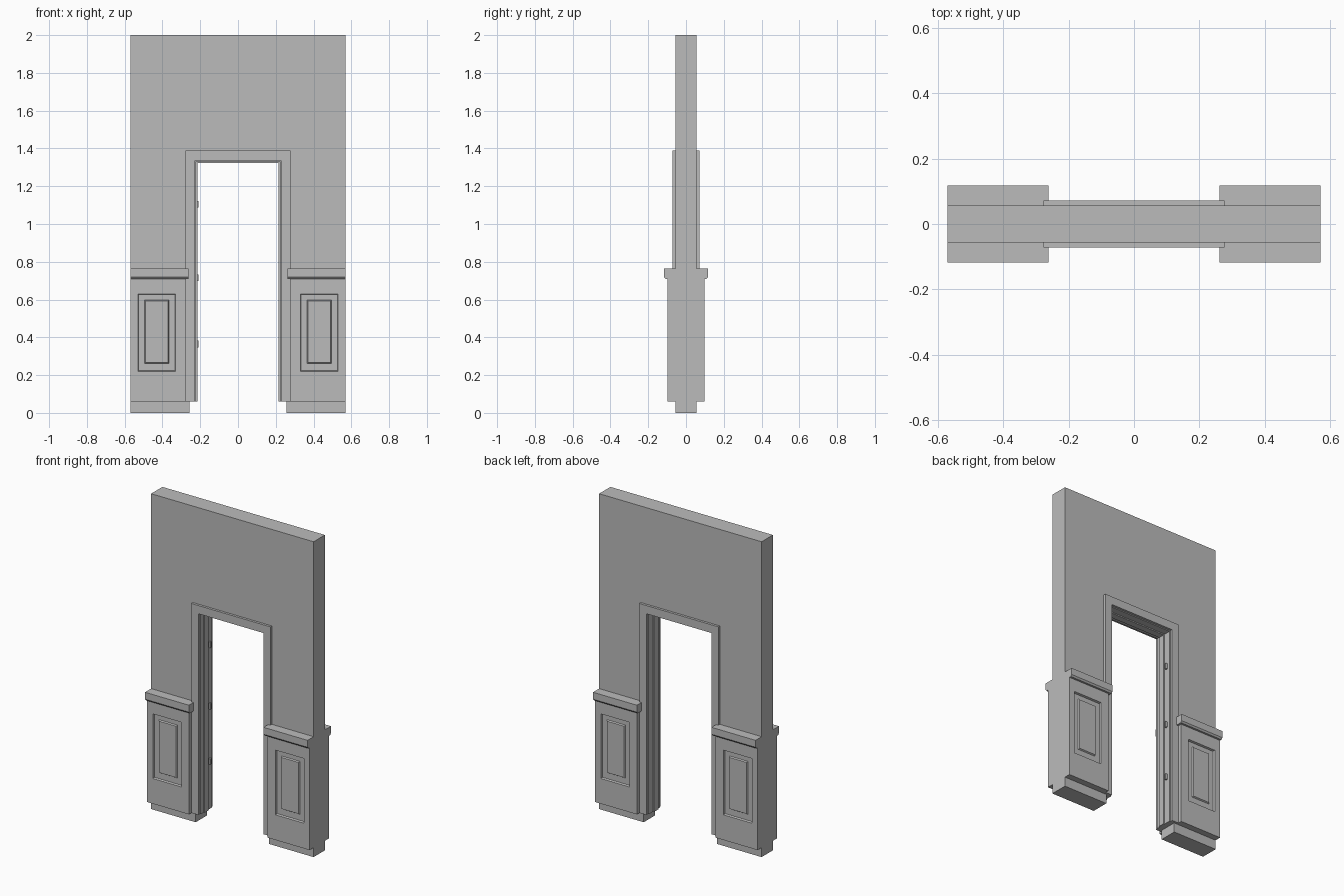
import bpy
import bmesh
from mathutils import Vector

cube = bpy.data.objects.get("Cube")
if cube:
    bpy.data.objects.remove(cube, do_unlink=True)

# Single plain grey finish
GREY = (0.5, 0.5, 0.5, 1.0)
plaster = bpy.data.materials.new("plain_grey")
plaster.use_nodes = True
plaster.diffuse_color = GREY
plaster.node_tree.nodes["Principled BSDF"].inputs["Base Color"].default_value = GREY

# Main dimensions
HALF_W, WALL_Y, TRIM_Y = 0.57, 0.0565, 0.072
HEIGHT, FOOT = 2.0, 0.06
PANEL_Y, RAIL_Y = 0.097, 0.1175


def finish(name, bm, mirror=False):
    bmesh.ops.recalc_face_normals(bm, faces=bm.faces[:])
    mesh = bpy.data.meshes.new(name)
    bm.to_mesh(mesh)
    bm.free()
    mesh.materials.append(plaster)
    obj = bpy.data.objects.new(name, mesh)
    bpy.context.collection.objects.link(obj)
    if mirror:
        mod = obj.modifiers.new("Mirror", 'MIRROR')
        mod.use_axis = (True, True, False)
        mod.merge_threshold = 0.0001
    return obj


def extrude(name, points, offset, mirror=False):
    """Fill an outline and push it along an offset."""
    bm = bmesh.new()
    face = bm.faces.new([bm.verts.new(p) for p in points])
    out = bmesh.ops.extrude_face_region(bm, geom=[face], use_keep_orig=True)
    moved = [v for v in out["geom"] if isinstance(v, bmesh.types.BMVert)]
    bmesh.ops.translate(bm, verts=moved, vec=Vector(offset))
    return finish(name, bm, mirror)


def arch(name, outer, inner, bottom, y0, y1):
    """Upside-down U around the doorway; outer and inner are (half width, top)."""
    (ow, ot), (iw, it) = outer, inner
    outline = [(-ow, bottom), (-ow, ot), (ow, ot), (ow, bottom),
               (iw, bottom), (iw, it), (-iw, it), (-iw, bottom)]
    return extrude(name, [(x, y0, z) for x, z in outline], (0, y1 - y0, 0))


def nested_panel(name, rings):
    """Join rectangles (x0, x1, z0, z1, y) one after another and cap the last."""
    bm = bmesh.new()
    loops = [[bm.verts.new((x, y, z)) for x, z in
              ((x0, z0), (x1, z0), (x1, z1), (x0, z1))]
             for x0, x1, z0, z1, y in rings]
    for a, b in zip(loops, loops[1:]):
        for i in range(4):
            j = (i + 1) % 4
            bm.faces.new((a[i], a[j], b[j], b[i]))
    bm.faces.new(loops[-1])
    return finish(name, bm, mirror=True)


def shrink(rect, d):
    x0, x1, z0, z1 = rect
    return (x0 + d, x1 - d, z0 + d, z1 - d)


# Wall with the doorway
arch("wall", (HALF_W, HEIGHT), (0.257, 1.36), 0, -WALL_Y, WALL_Y)

# Door lining, stop and casings
arch("door_lining", (0.257, 1.36), (0.222, 1.33), FOOT, -WALL_Y, WALL_Y)
arch("door_stop", (0.23, 1.34), (0.215, 1.323), FOOT, -0.03, 0.012)
for name, side in (("front_casing", -1), ("back_casing", 1)):
    arch(name, (0.277, 1.388), (0.228, 1.336), FOOT, side * WALL_Y, side * TRIM_Y)

# Wainscot blocks with a sunken frame and raised field
body = (0.275, HALF_W, FOOT, 0.71)
recess = (0.33, 0.53, 0.22, 0.63)
field = (0.366, 0.494, 0.262, 0.598)
sunk = PANEL_Y - 0.012
nested_panel("wainscot", [
    (*body, 0), (*body, -PANEL_Y), (*recess, -PANEL_Y),
    (*shrink(recess, 0.004), -sunk), (*field, -sunk),
    (*shrink(field, 0.005), -sunk - 0.008)])

# Chair rail with a chamfered lower edge
rail = [(0, 0.71), (-RAIL_Y + 0.008, 0.71), (-RAIL_Y, 0.72),
        (-RAIL_Y, 0.764), (0, 0.764)]
extrude("chair_rail", [(0.262, y, z) for y, z in rail],
        (HALF_W - 0.262, 0, 0), mirror=True)

# Hinges on the right jamb
for name, z in (("lower", 0.265 + 0.1), ("middle", 0.715), ("upper", 1.105)):
    corners = [(-0.222, 0.024), (-0.21, 0.024), (-0.21, 0.036), (-0.222, 0.036)]
    extrude(name + "_hinge", [(x, y, z - 0.018) for x, y in corners], (0, 0, 0.036))
